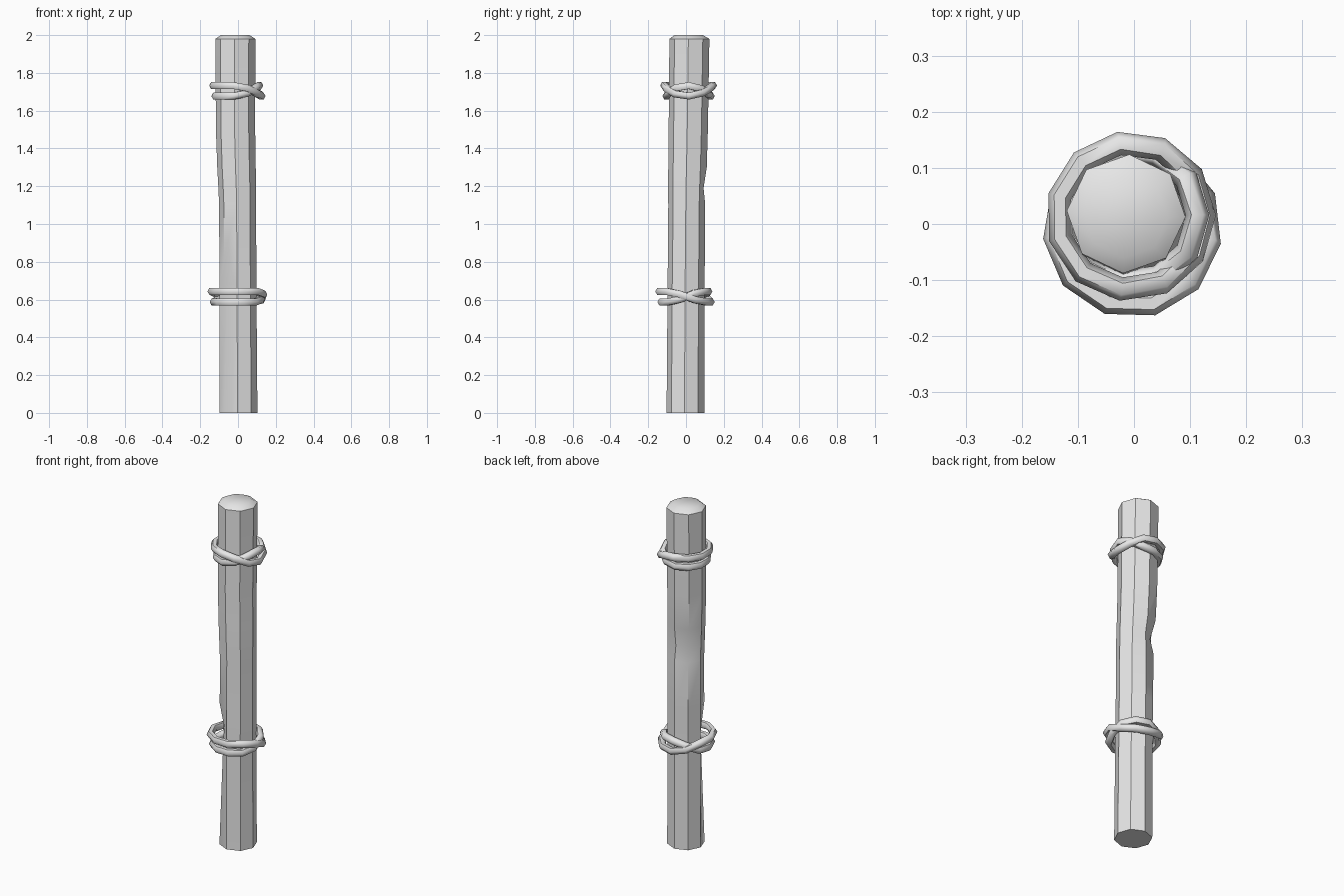
import bpy, bmesh
from math import radians, sin, cos, pi
from mathutils import Vector

if "Cube" in bpy.data.objects:
    bpy.data.objects.remove(bpy.data.objects["Cube"])

grey = bpy.data.materials.new("plain_grey")
grey.use_nodes = True
COLOUR = (0.8, 0.8, 0.8, 1)
grey.diffuse_color = COLOUR
grey.node_tree.nodes["Principled BSDF"].inputs["Base Color"].default_value = COLOUR


def loft(name, rings, closed, angle):
    """Skin a list of point rings, joined end to end or capped."""
    bm = bmesh.new()
    loops = [[bm.verts.new(p) for p in ring] for ring in rings]
    pairs = list(zip(loops, loops[1:]))
    if closed:
        pairs.append((loops[-1], loops[0]))
    else:
        bm.faces.new(loops[0])
        bm.faces.new(loops[-1])
    for a, b in pairs:
        for i in range(len(a)):
            j = (i + 1) % len(a)
            bm.faces.new((a[i], a[j], b[j], b[i]))
    bmesh.ops.recalc_face_normals(bm, faces=bm.faces)
    mesh = bpy.data.meshes.new(name)
    bm.to_mesh(mesh)
    bm.free()
    mesh.materials.append(grey)
    obj = bpy.data.objects.new(name, mesh)
    bpy.context.collection.objects.link(obj)
    bpy.ops.object.select_all(action='DESELECT')
    obj.select_set(True)
    bpy.context.view_layer.objects.active = obj
    bpy.ops.object.shade_smooth_by_angle(angle=radians(angle))
    return obj


# Post: slightly leaning octagon sections (z, centre x, centre y, radius)
SIDES = 8
sections = [
    (0, 0.003, -0.003, 0.1), (0.62, 0, 0, 0.098), (0.68, 0, 0, 0.098),
    (0.82, -0.001, 0.002, 0.098), (1.1, -0.002, 0.004, 0.098),
    (1.19, -0.004, 0.005, 0.1), (1.3, -0.008, 0.008, 0.102),
    (1.5, -0.013, 0.012, 0.104), (1.98, -0.014, 0.018, 0.106),
    (2.0, -0.014, 0.014, 0.075),
]
# Worn dents: (section, corner) and inward depth
dents = {(1, 5): 0.02, (2, 5): 0.025, (5, 3): 0.022, (5, 2): 0.012}
rings = []
for s, (z, cx, cy, r) in enumerate(sections):
    ring = []
    for k in range(SIDES):
        a = 2 * pi * k / SIDES + radians(-3)
        d = r - dents.get((s, k), 0)
        ring.append(Vector((cx + d * cos(a), cy + d * sin(a), z)))
    rings.append(ring)
loft("post", rings, False, 40)


def rope_ring(name, centre, radius, lift, crossings, steps=11, thick=0.021):
    """Closed rope loop that changes height between the two crossings."""
    c0, c1 = crossings
    path = []
    for i in range(steps):
        deg = c0 - 90 + 360 * (i + 0.3) / steps
        side = min(abs(deg - c0), abs(deg - c1)) / 30
        inside = c0 < deg < c1
        h = lift * min(1, side) * (-1 if inside else 1)
        a = radians(deg)
        path.append(Vector(centre) + Vector((radius * cos(a), radius * sin(a), h)))
    tube = []
    for i, p in enumerate(path):
        along = (path[(i + 1) % steps] - path[i - 1]).normalized()
        out = along.cross(Vector((0, 0, 1))).normalized()
        up = out.cross(along)
        tube.append([p + thick * (out * cos(t) + up * sin(t))
                     for t in (2 * pi * k / 6 for k in range(6))])
    loft(name, tube, True, 60)


# Two bindings, each a pair of interlaced rope rings
for label, centre, size, crossings in (
        ("lower", (-0.003, -0.008, 0.615), 0.139, (5, 130)),
        ("upper", (-0.006, 0.014, 1.705), 0.131, (-50, 45))):
    rope_ring(label + "_rope_outer", centre, size, 0.028, crossings)
    rope_ring(label + "_rope_inner", centre, size - 0.012, -0.028, crossings)
